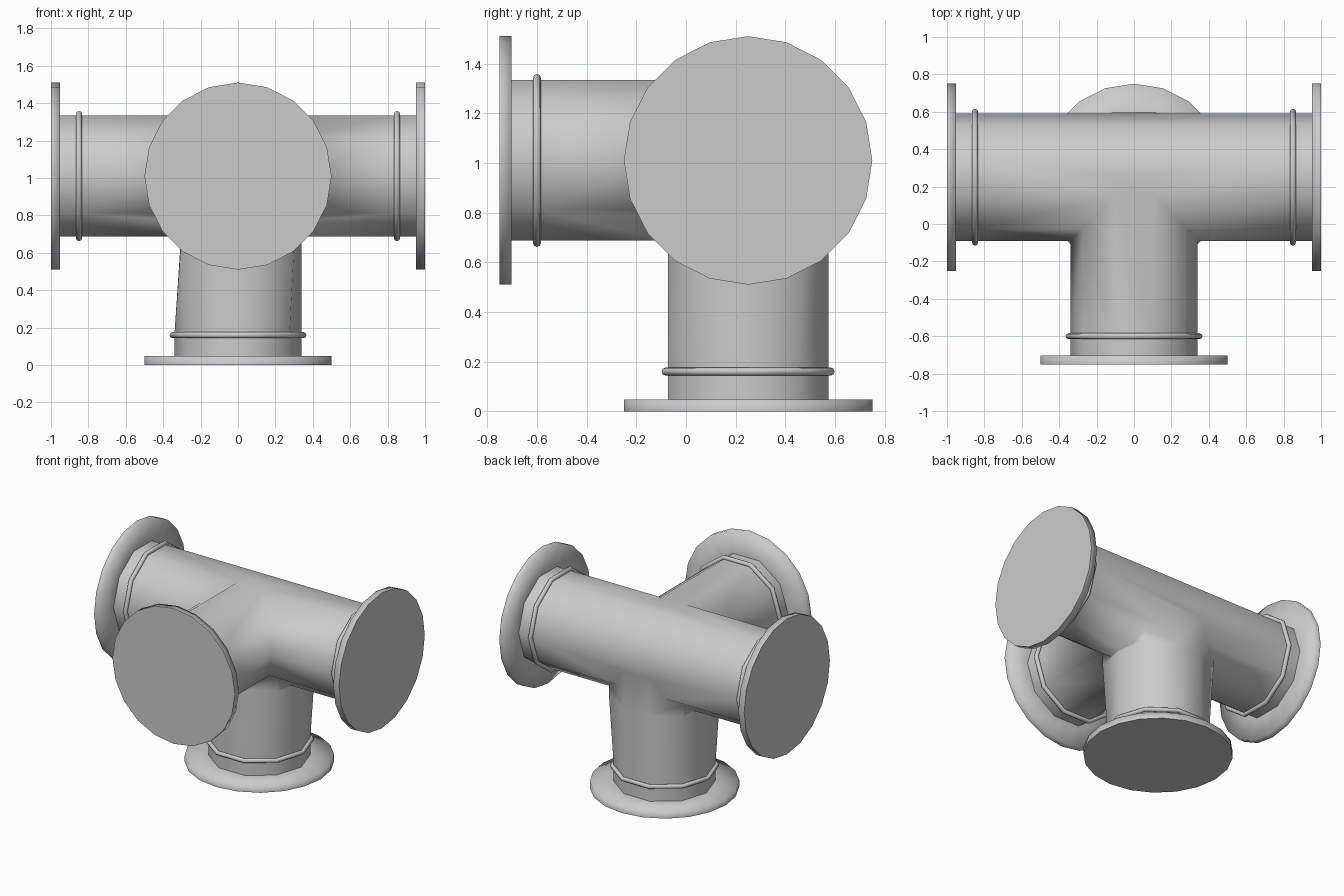
import bpy, bmesh, math
from mathutils import Vector, Matrix

cube = bpy.data.objects.get("Cube")
if cube:
    bpy.data.objects.remove(cube)

SIDES, PIPE_R, FLANGE_R, FLANGE_T = 10, 0.34, 0.5, 0.047
CENTRE = Vector((0, 0.25, 1.01))
X, Y, Z = Vector((1, 0, 0)), Vector((0, 1, 0)), Vector((0, 0, 1))

metal = bpy.data.materials.new("grey metal")
metal.use_nodes = True
grey = (0.6, 0.6, 0.6, 1)
metal.diffuse_color = grey
metal.node_tree.nodes["Principled BSDF"].inputs["Base Color"].default_value = grey


def frame(out, corner):
    """Local z runs outward along the arm, local x points at a pipe corner."""
    m = Matrix((corner, out.cross(corner), out)).transposed().to_4x4()
    return Matrix.Translation(CENTRE) @ m


def make(name, bm, matrix):
    bm.transform(matrix)
    bmesh.ops.recalc_face_normals(bm, faces=bm.faces)
    mesh = bpy.data.meshes.new(name)
    bm.to_mesh(mesh)
    bm.free()
    mesh.materials.append(metal)
    obj = bpy.data.objects.new(name, mesh)
    bpy.context.collection.objects.link(obj)
    return obj


def skin(bm, loops, closed=False):
    pairs = list(zip(loops, loops[1:] + loops[:1])) if closed else list(zip(loops, loops[1:]))
    for a, b in pairs:
        for i in range(len(a)):
            j = (i + 1) % len(a)
            bm.faces.new((a[i], a[j], b[j], b[i]))


def circle(bm, radius, z, sides):
    step = math.tau / sides
    return [bm.verts.new((radius * math.cos(i * step), radius * math.sin(i * step), z))
            for i in range(sides)]


def pipe(name, stations, matrix, flare=False):
    bm = bmesh.new()
    loops = [circle(bm, PIPE_R, z, SIDES) for z in stations]
    if flare:
        # the down pipe spreads at its corners and leans in on the right
        for loop, amount in zip(loops, (1, 1)):
            for v in loop:
                if v.co.x < -0.33:
                    v.co.x += 0.035 * amount
                elif 0.2 < abs(v.co.x) < 0.3:
                    v.co.x *= 1 + 0.1 * amount
                    v.co.y *= 1 + 0.08 * amount
    skin(bm, loops)
    bm.faces.new(loops[0])
    bm.faces.new(loops[-1])
    return make(name, bm, matrix)


def collar(name, distance, matrix):
    bm = bmesh.new()
    loops = []
    for k in range(8):
        a = math.tau * k / 8
        loops.append(circle(bm, 0.35 + 0.016 * math.cos(a), distance + 0.016 * math.sin(a), SIDES))
    skin(bm, loops, closed=True)
    for f in bm.faces:
        f.smooth = True
    return make(name, bm, matrix)


def flange(name, reach, matrix):
    bm = bmesh.new()
    inner = circle(bm, PIPE_R - 0.03, reach - FLANGE_T, 20)
    back = circle(bm, FLANGE_R, reach - FLANGE_T, 20)
    front = circle(bm, FLANGE_R, reach, 20)
    skin(bm, [inner, back, front])
    for f in bm.faces:
        f.smooth = True
    bm.faces.new(inner)
    cap = bm.faces.new(front)
    for e in cap.edges:
        e.smooth = False
    return make(name, bm, matrix)


# Pipes, merged into one body
body = pipe("pipe_body", (-0.98, -0.85, 0.85, 0.98), frame(X, Y))
branches = [
    pipe("front_branch", (0, 0.85, 0.98), frame(-Y, X)),
    pipe("down_branch", (0, 0.33, 0.85, 0.98), frame(-Z, X), flare=True),
]
for branch in branches:
    mod = body.modifiers.new("merge", 'BOOLEAN')
    mod.operation = 'UNION'
    mod.solver = 'EXACT'
    mod.object = branch
bpy.context.view_layer.update()
merged = bpy.data.meshes.new_from_object(body.evaluated_get(bpy.context.evaluated_depsgraph_get()))
body.modifiers.clear()
body.data = merged
for branch in branches:
    bpy.data.objects.remove(branch)

# Open the hidden pipe ends and smooth the body
bm = bmesh.new()
bm.from_mesh(merged)
bmesh.ops.remove_doubles(bm, verts=bm.verts, dist=0.002)
ends = [f for f in bm.faces
        if max(abs(c) for c in f.calc_center_median() - CENTRE) > 0.97]
bmesh.ops.delete(bm, geom=ends, context='FACES')
for f in bm.faces:
    f.smooth = True
    f.material_index = 0
bm.to_mesh(merged)
bm.free()

# Collar and flange on every arm
arms = {
    "left": (X, Y, 1.0),
    "right": (-X, Y, 1.0),
    "front": (-Y, X, 1.0),
    "bottom": (-Z, X, 1.01),
}
for side, (out, corner, reach) in arms.items():
    collar(side + "_collar", 0.85, frame(out, corner))
    flange(side + "_flange", reach, frame(out, corner))
